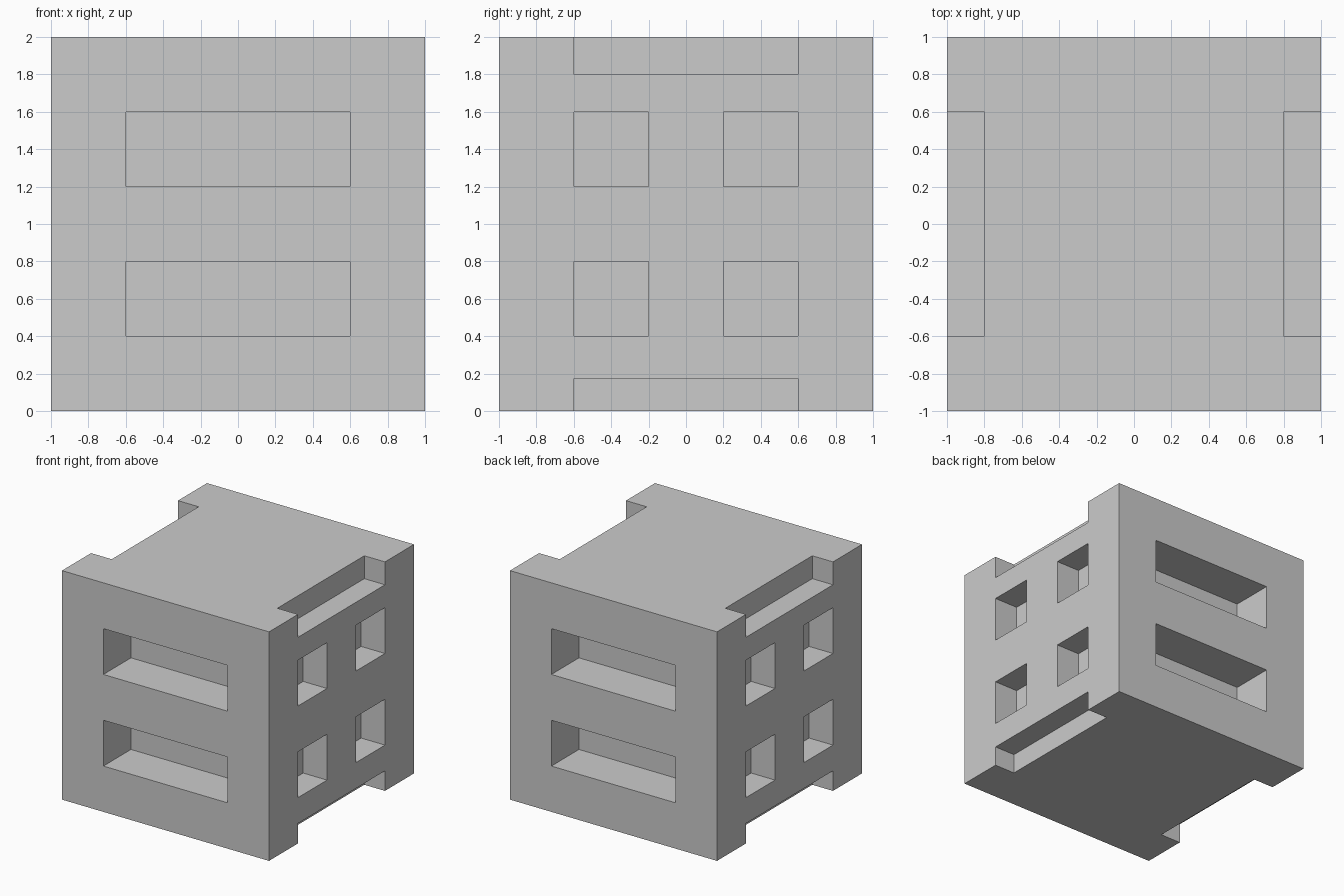
import bpy
import bmesh
from mathutils import Matrix, Vector

if "Cube" in bpy.data.objects:
    bpy.data.objects.remove(bpy.data.objects["Cube"])

EXTRA = 0.1           # how far cutters stick out of the block
FRONT_DEPTH = 0.38
SIDE_DEPTH = 0.23
NOTCH_DEPTH = 0.2


def add_box(bm, lo, hi):
    lo, hi = Vector(lo), Vector(hi)
    matrix = Matrix.Translation((lo + hi) / 2) @ Matrix.Diagonal((*(hi - lo), 1))
    bmesh.ops.create_cube(bm, size=1, matrix=matrix)


def add_mirrored(bm, lo, hi):
    """Box plus its copy turned half way round the vertical axis."""
    add_box(bm, lo, hi)
    add_box(bm, (-hi[0], -hi[1], lo[2]), (-lo[0], -lo[1], hi[2]))


def make_object(name, bm):
    mesh = bpy.data.meshes.new(name)
    bm.to_mesh(mesh)
    bm.free()
    obj = bpy.data.objects.new(name, mesh)
    bpy.context.collection.objects.link(obj)
    return obj


# Solid cube
bm = bmesh.new()
add_box(bm, (-1, -1, 0), (1, 1, 2))
block = make_object("block", bm)

# All recesses as one cutter
bm = bmesh.new()
out = 1 + EXTRA
for z in (0.4, 1.2):
    # wide slots, front and back
    add_mirrored(bm, (-0.6, -out, z), (0.6, -1 + FRONT_DEPTH, z + 0.4))
    # square windows, right and left
    for y in (-0.6, 0.2):
        add_mirrored(bm, (1 - SIDE_DEPTH, y, z), (out, y + 0.4, z + 0.4))
# edge notches along the top and bottom of both sides
for z0, z1 in ((-EXTRA, 0.175), (1.8, 2 + EXTRA)):
    add_mirrored(bm, (1 - NOTCH_DEPTH, -0.6, z0), (out, 0.6, z1))
cutter = make_object("recess_cutter", bm)
cutter.hide_render = True

# Carve the recesses, then discard the cutter
cut = block.modifiers.new("recesses", 'BOOLEAN')
cut.operation = 'DIFFERENCE'
cut.solver = 'EXACT'
cut.object = cutter
bpy.context.view_layer.objects.active = block
block.select_set(True)
bpy.ops.object.modifier_apply(modifier=cut.name)
bpy.data.objects.remove(cutter, do_unlink=True)
